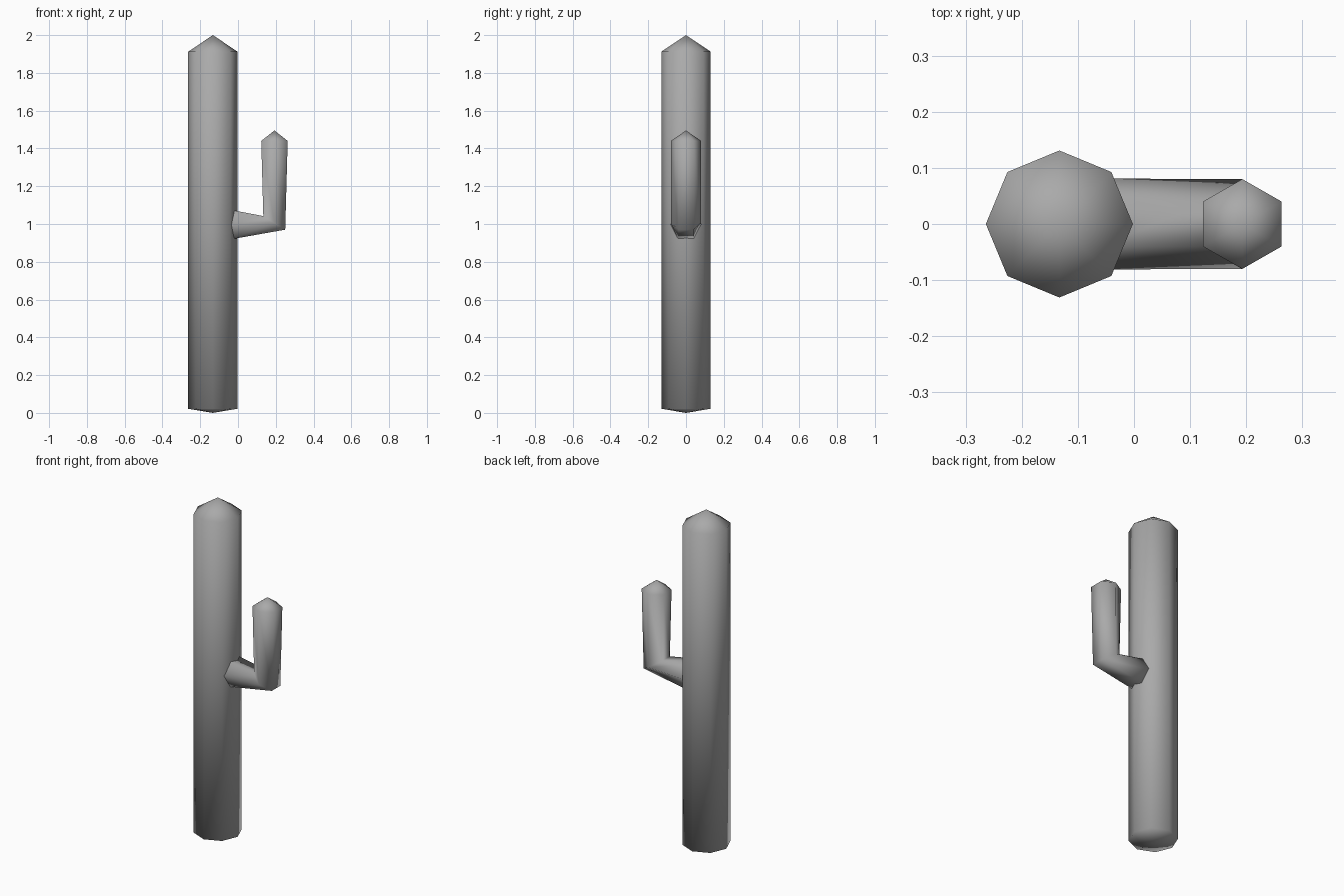
import bpy, bmesh, math

if "Cube" in bpy.data.objects:
    bpy.data.objects.remove(bpy.data.objects["Cube"])

grey = bpy.data.materials.new("plain_grey")
grey.diffuse_color = (0.4, 0.4, 0.4, 1)
grey.use_nodes = True
grey.node_tree.nodes["Principled BSDF"].inputs["Base Color"].default_value = grey.diffuse_color


def tube(name, sides, rings, start_tip, end_tip):
    """Skin a list of rings (centre, u axis, v axis) and close both ends with points."""
    bm = bmesh.new()
    loops = []
    for c, u, v in rings:
        loop = []
        for i in range(sides):
            a = 2 * math.pi * i / sides
            loop.append(bm.verts.new([c[k] + u[k] * math.cos(a) + v[k] * math.sin(a)
                                      for k in range(3)]))
        loops.append(loop)
    first, last = bm.verts.new(start_tip), bm.verts.new(end_tip)
    for i in range(sides):
        j = (i + 1) % sides
        for lo, hi in zip(loops, loops[1:]):
            bm.faces.new((lo[i], lo[j], hi[j], hi[i]))
        bm.faces.new((first, loops[0][j], loops[0][i]))
        bm.faces.new((last, loops[-1][i], loops[-1][j]))
    bmesh.ops.recalc_face_normals(bm, faces=bm.faces)
    for f in bm.faces:
        f.smooth = True
    mesh = bpy.data.meshes.new(name)
    bm.to_mesh(mesh)
    bm.free()
    mesh.materials.append(grey)
    obj = bpy.data.objects.new(name, mesh)
    bpy.context.collection.objects.link(obj)
    return obj


# Trunk: eight-sided column with a pointed top and a shallow pointed base
X, R = -0.133, 0.131
tube("trunk", 8,
     [((X, 0, z), (R, 0, 0), (0, R, 0)) for z in (0.022, 1.912)],
     (X, 0, 0), (X, 0, 2.0))

# Arm: six-sided, leaves the trunk sideways, mitred elbow, then rises
S = math.sin(math.pi / 3)
tube("side_arm", 6,
     [((-0.06, 0, 0.997), (0, 0.081, 0), (0.0, 0, -0.082 / S)),
      ((0.192, 0, 1.006), (0, 0.08, 0), (0.058 / S, 0, -0.036 / S)),
      ((0.193, 0, 1.44), (0, 0.08, 0), (0.07 / S, 0, 0))],
     (-0.08, 0, 0.997), (0.193, 0, 1.495))
